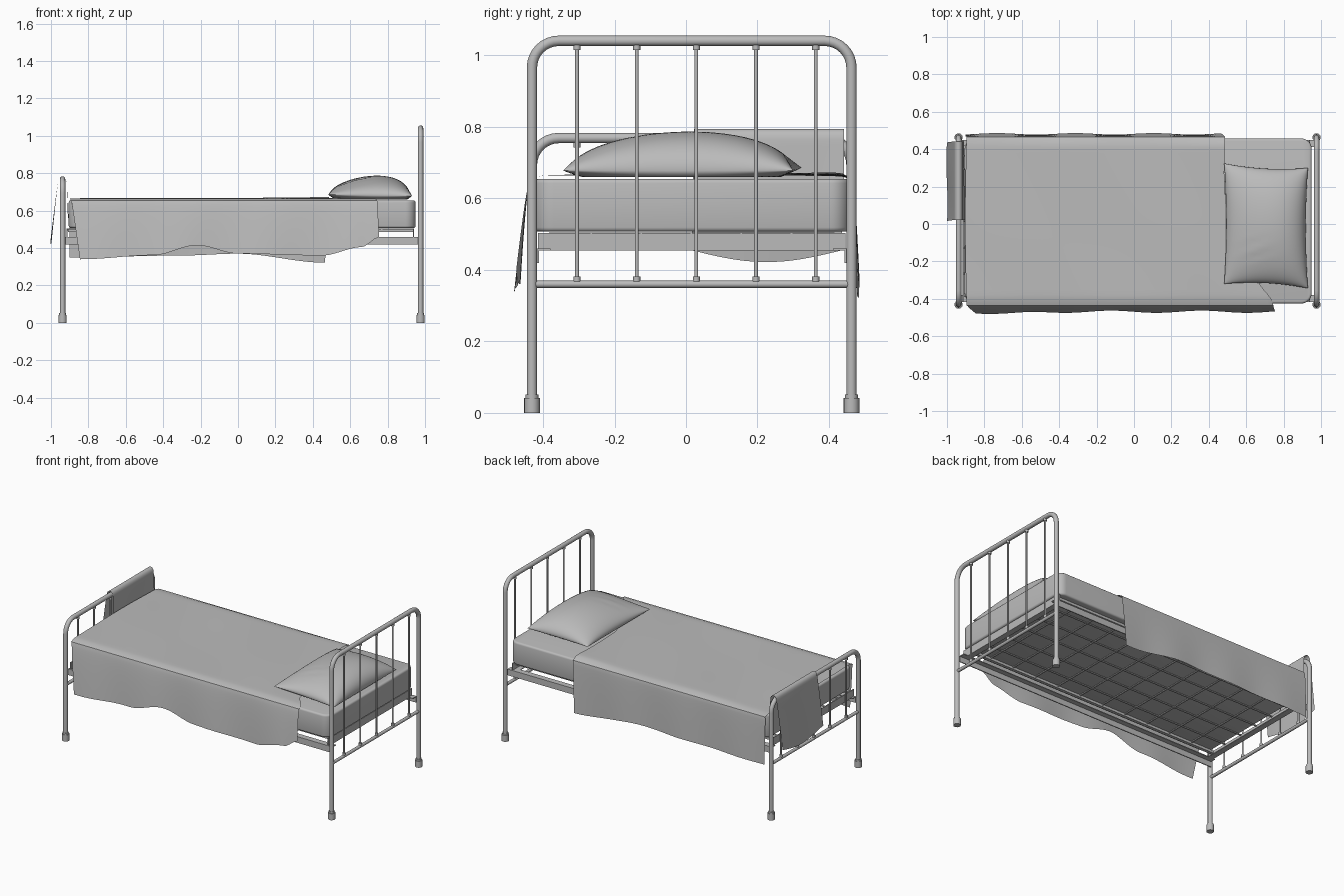
import bpy, bmesh, math
from mathutils import Vector

cube = bpy.data.objects.get("Cube")
if cube:
    bpy.data.objects.remove(cube, do_unlink=True)

grey = bpy.data.materials.new("plain grey")
grey.use_nodes = True
grey.diffuse_color = (0.5, 0.5, 0.5, 1)
grey.node_tree.nodes["Principled BSDF"].inputs["Base Color"].default_value = (0.5, 0.5, 0.5, 1)

YC = 0.016      # middle of the bed frame across its width
HALF = 0.447    # post distance from that middle


def finish(name, bm, smooth=True):
    bmesh.ops.recalc_face_normals(bm, faces=bm.faces)
    mesh = bpy.data.meshes.new(name)
    bm.to_mesh(mesh)
    bm.free()
    mesh.materials.append(grey)
    obj = bpy.data.objects.new(name, mesh)
    bpy.context.collection.objects.link(obj)
    if smooth:
        bpy.ops.object.select_all(action='DESELECT')
        obj.select_set(True)
        bpy.context.view_layer.objects.active = obj
        bpy.ops.object.shade_smooth_by_angle(angle=math.radians(40))
    return obj


def add_tube(bm, path, r, sides=16):
    """Sweep a circle along a path lying in a plane of constant x, or straight."""
    pts = [Vector(p) for p in path]
    rings = []
    for i, p in enumerate(pts):
        d = (pts[min(i + 1, len(pts) - 1)] - pts[max(i - 1, 0)]).normalized()
        a = Vector((0, 1, 0)) if abs(d.x) > 0.9 else Vector((1, 0, 0))
        b = d.cross(a)
        rings.append([bm.verts.new(p + r * (math.cos(t) * a + math.sin(t) * b))
                      for t in (2 * math.pi * k / sides for k in range(sides))])
    for r0, r1 in zip(rings, rings[1:]):
        for k in range(sides):
            n = (k + 1) % sides
            bm.faces.new((r0[k], r0[n], r1[n], r1[k]))
    bm.faces.new(rings[0])
    bm.faces.new(rings[-1])


def box(name, lo, hi):
    bm = bmesh.new()
    bmesh.ops.create_cube(bm, size=1)
    for v in bm.verts:
        v.co = [(a + b) / 2 + c * (b - a) for a, b, c in zip(lo, hi, v.co)]
    return finish(name, bm, False)


def sheets(name, nu, nv, funcs):
    """Join surfaces given as functions of u, v in 0..1."""
    bm = bmesh.new()
    for f in funcs:
        g = [[bm.verts.new(f(i / nu, j / nv)) for j in range(nv + 1)] for i in range(nu + 1)]
        for i in range(nu):
            for j in range(nv):
                bm.faces.new((g[i][j], g[i + 1][j], g[i + 1][j + 1], g[i][j + 1]))
    bmesh.ops.remove_doubles(bm, verts=bm.verts, dist=0.0005)
    return finish(name, bm)


def along(points, x):
    """Eased interpolation through (x, value) pairs."""
    for (x0, a), (x1, b) in zip(points, points[1:]):
        if x <= x1:
            t = max(0, (x - x0) / (x1 - x0))
            return a + (b - a) * t * t * (3 - 2 * t)
    return points[-1][1]


# Tubular ends: bent hoop, lower crossbar, spindles with collars, feet
def bed_end(name, x, top):
    bend = 0.075
    path = [(x, YC - HALF, 0.01)]
    for side, start in ((-1, math.pi), (1, math.pi / 2)):
        for k in range(9):
            a = start - k * math.pi / 16
            path.append((x, YC + side * (HALF - bend) + bend * math.cos(a),
                         top - bend + bend * math.sin(a)))
    path.append((x, YC + HALF, 0.01))
    bm = bmesh.new()
    add_tube(bm, path, 0.0145)
    finish(name + "_hoop", bm)

    bm = bmesh.new()
    add_tube(bm, [(x, YC - HALF, 0.36), (x, YC + HALF, 0.36)], 0.01)
    finish(name + "_crossbar", bm)

    bm = bmesh.new()
    for k in range(-2, 3):
        y = 0.029 + k * 0.167
        add_tube(bm, [(x, y, 0.36), (x, y, top)], 0.0055, 10)
        for z in (0.367, top - 0.026):
            add_tube(bm, [(x, y, z), (x, y, z + 0.015)], 0.01, 12)
    finish(name + "_spindles", bm)

    bm = bmesh.new()
    for s in (-1, 1):
        y = YC + s * HALF
        add_tube(bm, [(x, y, 0), (x, y, 0.042)], 0.022)
        add_tube(bm, [(x, y, 0.04), (x, y, 0.052)], 0.018)
    finish(name + "_feet", bm)


bed_end("headboard", 0.976, 1.041)
bed_end("footboard", -0.938, 0.769)

# Angle-iron base
for s, side in ((-1, "right"), (1, "left")):
    y = YC + s * 0.43
    yi = y - s * 0.035
    box(side + "_rail_web", (-0.93, y - 0.003, 0.42), (0.97, y + 0.003, 0.46))
    box(side + "_rail_flange", (-0.93, min(y, yi), 0.455), (0.97, max(y, yi), 0.46))
    box(side + "_upper_rail", (-0.91, yi - 0.01, 0.487), (0.935, yi + 0.01, 0.503))
for x, d, end in ((-0.915, 1, "foot"), (0.938, -1, "head")):
    box(end + "_cross_web", (x - 0.003, YC - 0.43, 0.455), (x + 0.003, YC + 0.43, 0.504))
    box(end + "_cross_flange", (min(x, x + d * 0.035), YC - 0.43, 0.455),
        (max(x, x + d * 0.035), YC + 0.43, 0.46))

# Wire mesh under the mattress
bm = bmesh.new()
for k in range(-2, 4):
    y = 0.015 + k * 0.14 - 0.07 * (k == 3)
    add_tube(bm, [(-0.915, y, 0.5), (0.938, y, 0.5)], 0.005, 8)
for k in range(1, 11):
    x = -0.915 + 1.853 * k / 11
    add_tube(bm, [(x, YC - 0.4, 0.5), (x, YC + 0.4, 0.5)], 0.005, 8)
finish("spring_wires", bm)

# Mattress with rounded corners
mattress = box("mattress", (-0.905, -0.425, 0.507), (0.95, 0.457, 0.655))
bm = bmesh.new()
bm.from_mesh(mattress.data)
upright = [e for e in bm.edges if abs(e.verts[0].co.z - e.verts[1].co.z) > 0.1]
bmesh.ops.bevel(bm, geom=upright, offset=0.055, segments=8, profile=0.5, affect='EDGES')
rim = [e for e in bm.edges if abs(e.verts[0].co.z - e.verts[1].co.z) < 0.01
       and any(abs(f.normal.z) < 0.5 for f in e.link_faces)]
bmesh.ops.bevel(bm, geom=rim, offset=0.012, segments=3, profile=0.5, affect='EDGES')
bm.to_mesh(mattress.data)
bm.free()
mattress.data.polygons.foreach_set("use_smooth", [True] * len(mattress.data.polygons))

# Blanket: front drop, top, back drop, with uneven hems
FRONT_HEM = [(-0.84, 0.34), (-0.45, 0.362), (-0.22, 0.415), (0, 0.37),
             (0.45, 0.36), (0.66, 0.405), (0.76, 0.46)]
BACK_HEM = [(-0.9, 0.35), (-0.3, 0.36), (0, 0.37), (0.46, 0.322)]
HEAD_EDGE = [(-0.43, 0.745), (-0.3, 0.67), (0.05, 0.5), (0.3, 0.487)]


def blanket(u, v):
    if v < 0.3:
        t = v / 0.3
        x0 = -0.89 + 0.045 * (1 - t)
        x = x0 + (0.745 + 0.01 * (1 - t) - x0) * u
        hem = along(FRONT_HEM, x)
        fold = (1 - t) * (0.006 * math.sin(13 * x) + 0.012 * math.exp(-((x + 0.68) / 0.15) ** 2))
        drop = t ** 1.0
        return (x, -0.436 - 0.033 * (1 - t) ** 0.7 - fold, hem + (0.652 - hem) * drop)
    if v > 0.7:
        t = (1 - v) / 0.3
        x = -0.9 + (1.385 - 0.02 * (1 - t)) * u
        hem = along(BACK_HEM, x)
        return (x, 0.466 + 0.016 * (1 - t) ** 0.6 + 0.004 * math.sin(15 * x) * (1 - t),
                hem + (0.655 - hem) * t)
    t = (v - 0.3) / 0.4
    y = -0.436 + 0.902 * t
    x = -0.895 - 0.008 * math.sin(math.pi * t) + u * (along(HEAD_EDGE, y) + 0.895)
    crown = min(1, min(t, 1 - t) * 22) ** 0.5
    ripple = 0.003 * math.sin(7 * x + 3 * y) * math.sin(5 * y + 2)
    return (x, y, 0.653 + crown * (0.012 + ripple + 0.006 * u * u * t))


sheets("blanket", 60, 80, [blanket])


# Pillow: two puffed halves meeting at a pinched seam
def pillow_half(side):
    def f(u, v):
        u, v = math.sin((u - 0.5) * math.pi), math.sin((v - 0.5) * math.pi)
        x = 0.706 + 0.224 * u * (1 - 0.05 * (1 - v * v))
        y = -0.01 + 0.322 * v * (1 - 0.05 * (1 - u * u)) - 0.012 * u
        puff = max(0, (1 - u * u)) ** 0.48 * max(0, (1 - v * v)) ** 0.5
        seam = 0.682 - 0.004 * u
        if side > 0:
            dent = 0.003 * math.exp(-((x - 0.64) / 0.09) ** 2) * math.sin(90 * (y + 0.14 - 0.3 * x)) \
                * math.exp(-((y + 0.14) / 0.05) ** 2)
            return (x, y, seam + puff * (0.103 * (1 + 0.22 * u + 0.08 * v) + dent))
        return (x, y, max(seam - 0.05 * puff, 0.66))
    return f


sheets("pillow", 36, 36, [pillow_half(1), pillow_half(-1)])


# Towel folded over the foot hoop
def towel(u, v):
    y = 0.022 + 0.42 * v
    wave = 0.003 * math.sin(14 * y)
    if u < 0.5:
        t = 1 - u / 0.5
        hem = 0.455 - 0.033 * math.sin(math.pi * v)
        return (-0.96 - 0.04 * t ** 0.9 + wave * t, y - 0.006 * t, 0.765 + (hem - 0.765) * t)
    if u < 0.7:
        a = math.pi * (1 - (u - 0.5) / 0.2)
        return (-0.938 + 0.022 * math.cos(a), y, 0.765 + 0.03 * math.sin(a))
    t = (u - 0.7) / 0.3
    return (-0.916 + 0.008 * t + wave * t * 0.5, y, 0.765 - 0.205 * t)


sheets("towel", 40, 20, [towel])
